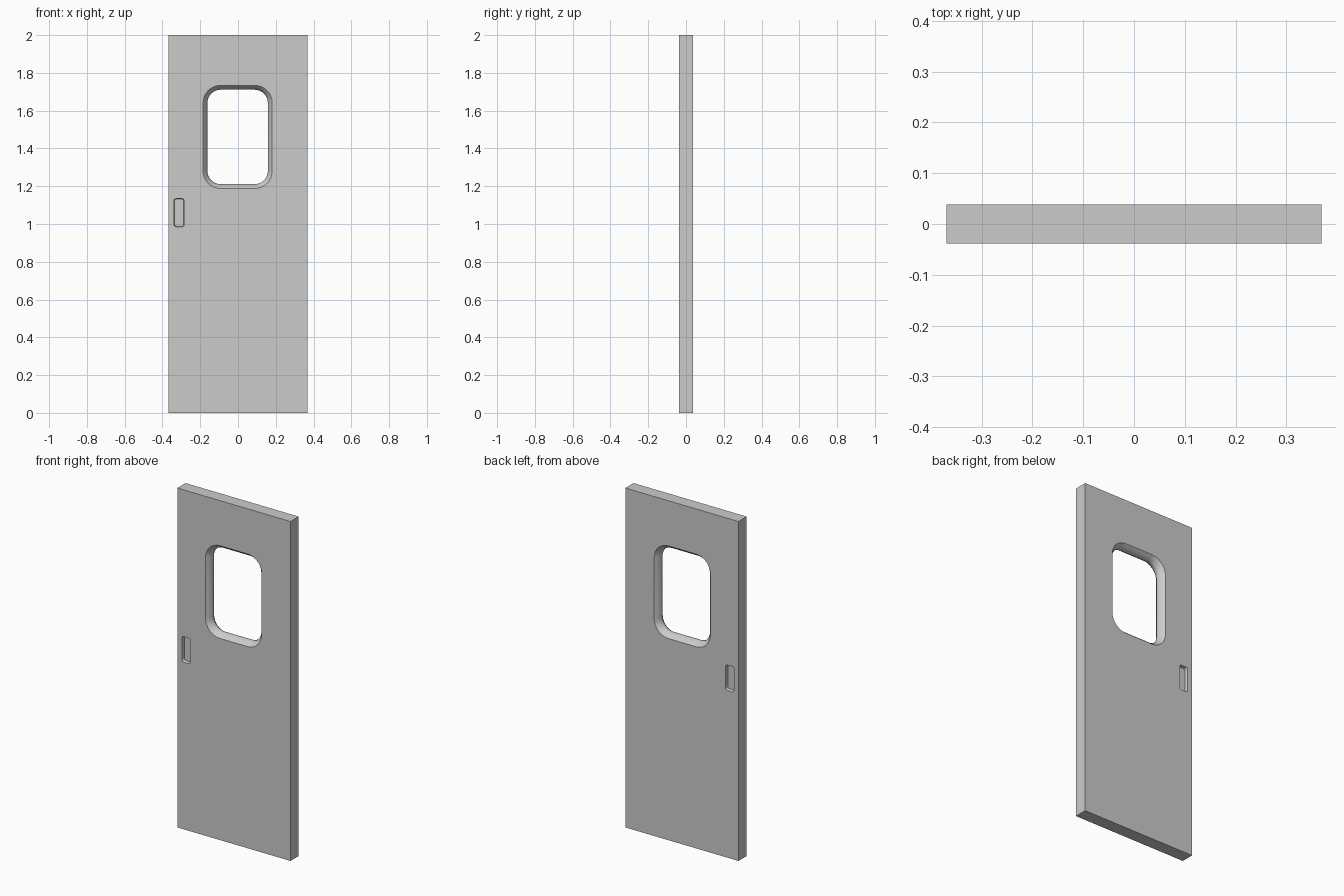
import bpy, bmesh, math

if "Cube" in bpy.data.objects:
    bpy.data.objects.remove(bpy.data.objects["Cube"])

HALF_W, HALF_T, HEIGHT = 0.369, 0.038, 2.0


def rounded_rect(cx, cz, hw, hh, r, seg=8):
    pts = []
    for k, (sx, sz) in enumerate([(1, 1), (-1, 1), (-1, -1), (1, -1)]):
        for i in range(seg + 1):
            a = math.pi / 2 * (k + i / seg)
            pts.append((cx + sx * (hw - r) + r * math.cos(a),
                        cz + sz * (hh - r) + r * math.sin(a)))
    return pts


def loft(name, sections):
    """Closed solid through (y, outline) sections."""
    bm = bmesh.new()
    rings = [[bm.verts.new((x, y, z)) for x, z in pts] for y, pts in sections]
    n = len(rings[0])
    for a, b in zip(rings, rings[1:]):
        for i in range(n):
            bm.faces.new((a[i], a[(i + 1) % n], b[(i + 1) % n], b[i]))
    bm.faces.new(rings[0])
    bm.faces.new(rings[-1])
    bmesh.ops.recalc_face_normals(bm, faces=bm.faces)
    me = bpy.data.meshes.new(name)
    bm.to_mesh(me)
    bm.free()
    ob = bpy.data.objects.new(name, me)
    bpy.context.collection.objects.link(ob)
    return ob


# door slab
w, t = HALF_W, HALF_T
slab = [(-w, 0), (w, 0), (w, HEIGHT), (-w, HEIGHT)]
door = loft("door_panel", [(-t, slab), (t, slab)])

# window opening, splayed toward both faces
def window(d):
    return rounded_rect(-0.002, 1.461, 0.160 + d, 0.250 + d, 0.070 + d)

half = [(0.008, 0), (0.026, 0.012), (t, 0.023), (t + 0.02, 0.023)]
sections = [(-y, window(d)) for y, d in reversed(half)] + [(y, window(d)) for y, d in half]
cutters = [loft("window_cutter", sections)]

# recessed finger pulls on both faces
pull = rounded_rect(-0.312, 1.06, 0.027, 0.075, 0.012, 5)
floor = rounded_rect(-0.312, 1.06, 0.024, 0.072, 0.010, 5)
for side, s in (("front", -1), ("back", 1)):
    cutters.append(loft(side + "_pull_cutter",
                        [(s * (t + 0.02), pull), (s * t, pull), (s * (t - 0.018), floor)]))

for c in cutters:
    c.hide_render = True
    c.hide_set(True)
    m = door.modifiers.new(c.name, 'BOOLEAN')
    m.object = c
    m.operation = 'DIFFERENCE'
    m.solver = 'EXACT'

# bake the cuts, then smooth the rounded parts
bpy.context.view_layer.objects.active = door
door.select_set(True)
for m in list(door.modifiers):
    bpy.ops.object.modifier_apply(modifier=m.name)
for c in cutters:
    bpy.data.objects.remove(c)
bpy.ops.object.shade_smooth_by_angle(angle=math.radians(35))
